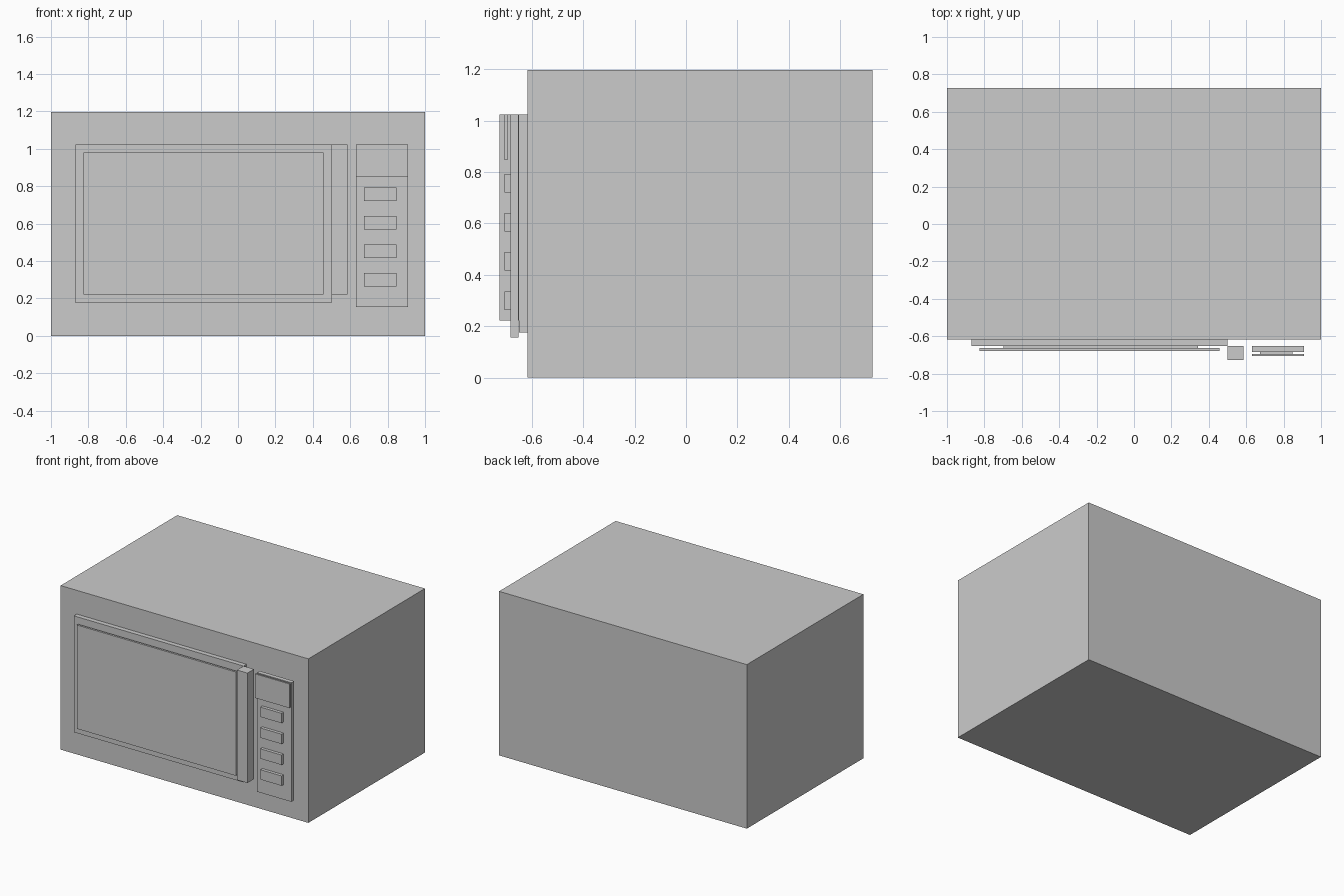
import bpy

if "Cube" in bpy.data.objects:
    bpy.data.objects.remove(bpy.data.objects["Cube"])


def box(name, x, y, z):
    """Box spanning the given (min, max) range on each axis."""
    bpy.ops.mesh.primitive_cube_add(size=1)
    o = bpy.context.object
    o.name = o.data.name = name
    o.location = [(a + b) / 2 for a, b in (x, y, z)]
    o.scale = [b - a for a, b in (x, y, z)]
    bpy.ops.object.transform_apply(location=True, rotation=False, scale=True)
    return o


# Oven casing
box("casing", (-1, 1), (-0.617, 0.727), (0, 1.197))

# Door with raised window on a thin spacer, and the handle beside it
box("door", (-0.869, 0.5), (-0.651, -0.617), (0.175, 1.024))
box("window_spacer", (-0.697, 0.341), (-0.663, -0.651), (0.34, 0.86))
box("window", (-0.827, 0.457), (-0.678, -0.663), (0.222, 0.979))
box("handle", (0.5, 0.585), (-0.727, -0.651), (0.222, 1.024))

# Control panel, standing slightly off the casing, with display
box("control_panel", (0.632, 0.91), (-0.684, -0.652), (0.155, 1.024))
box("display", (0.632, 0.91), (-0.707, -0.695), (0.848, 1.024))

# Column of buttons
for i in range(4):
    zc = 0.3 + 0.1523 * i
    box(f"button_{i + 1}", (0.675, 0.847), (-0.707, -0.684), (zc - 0.036, zc + 0.036))
